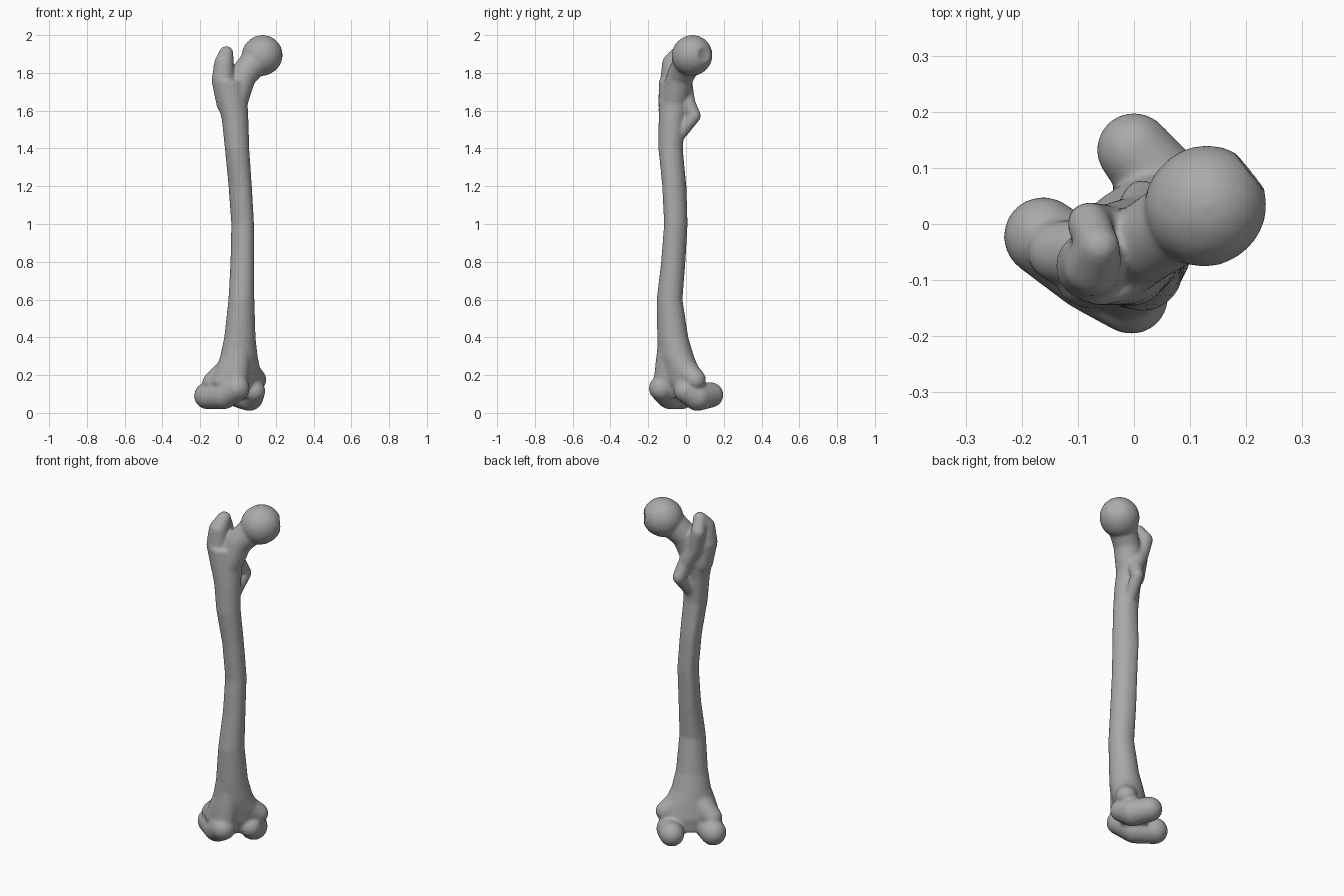
import bpy, bmesh, math
from mathutils import Vector, Matrix

cube = bpy.data.objects.get("Cube")
if cube:
    bpy.data.objects.remove(cube)

bone = bpy.data.materials.new("bone_grey")
bone.use_nodes = True
COLOR = (0.4, 0.4, 0.4, 1)
bone.diffuse_color = COLOR
bone.node_tree.nodes["Principled BSDF"].inputs["Base Color"].default_value = COLOR

bm = bmesh.new()

# Unit ball points shared by all rounded parts
ball = bmesh.new()
bmesh.ops.create_icosphere(ball, subdivisions=3, radius=1)
BALL = [v.co.copy() for v in ball.verts]
ball.free()


def chain(*balls):
    """Tapered capsules joining consecutive balls (x, y, z, radius)."""
    for pair in zip(balls, balls[1:]):
        verts = [bm.verts.new(Vector((x, y, z)) + p * r)
                 for x, y, z, r in pair for p in BALL]
        bmesh.ops.convex_hull(bm, input=verts)
        loose = [v for v in bm.verts if not v.link_faces]
        bmesh.ops.delete(bm, geom=loose, context='VERTS')


def shaft(sections, turn, ridge_angle, sides=40):
    """Loft of turned ellipses with a raised rear ridge along the middle."""
    rings = []
    for cx, cy, z, a, b, ridge in sections:
        ring = []
        for i in range(sides):
            t = math.tau * i / sides
            p = Matrix.Rotation(turn, 3, 'Z') @ Vector((a * math.cos(t), b * math.sin(t), 0))
            off = math.atan2(p.y, p.x) - ridge_angle
            p *= 1 + ridge * max(0, math.cos(off)) ** 12
            ring.append(bm.verts.new((cx + p.x, cy + p.y, z)))
        rings.append(ring)
    for lo, hi in zip(rings, rings[1:]):
        for i in range(sides):
            j = (i + 1) % sides
            bm.faces.new((lo[i], lo[j], hi[j], hi[i]))
    bm.faces.new(rings[0][::-1])
    bm.faces.new(rings[-1])


# Shaft, flaring at the knee end
shaft([
    (-0.02, -0.02, 0.08, 0.11, 0.07, 0),
    (-0.01, -0.03, 0.16, 0.155, 0.09, 0),
    (0.0, -0.04, 0.23, 0.135, 0.09, 0),
    (0.005, -0.055, 0.3, 0.105, 0.09, 0),
    (0.01, -0.07, 0.4, 0.085, 0.08, 0),
    (0.018, -0.087, 0.6, 0.07, 0.067, 0.06),
    (0.023, -0.068, 0.8, 0.06, 0.066, 0.12),
    (0.025, -0.055, 1.0, 0.057, 0.064, 0.15),
    (0.012, -0.063, 1.2, 0.058, 0.066, 0.15),
    (-0.005, -0.082, 1.4, 0.065, 0.064, 0.1),
    (-0.015, -0.075, 1.55, 0.072, 0.068, 0.04),
    (-0.03, -0.067, 1.66, 0.085, 0.073, 0),
    (-0.035, -0.07, 1.76, 0.09, 0.062, 0),
], math.radians(40), math.radians(130))

# Outer and inner knee condyles with their side knobs
chain((-0.005, -0.13, 0.13, 0.067), (-0.075, -0.085, 0.092, 0.073), (-0.162, -0.022, 0.09, 0.071))
chain((0.085, -0.005, 0.115, 0.06), (0.06, 0.06, 0.085, 0.075), (0.0, 0.132, 0.095, 0.067))
chain((0.02, -0.03, 0.24, 0.08), (0.095, 0.05, 0.175, 0.056))
chain((-0.02, -0.06, 0.24, 0.08), (-0.135, -0.05, 0.16, 0.055))
chain((-0.01, -0.115, 0.14, 0.06), (0.0, -0.08, 0.32, 0.075))

# Ball head on its neck
chain((-0.02, -0.06, 1.65, 0.073), (0.025, -0.03, 1.785, 0.072), (0.09, 0.01, 1.86, 0.077))
chain((0.125, 0.03, 1.89, 0.107), (0.13, 0.034, 1.894, 0.107))

# Large outer knob, its rear tip and the crest down to the small knob
chain((-0.05, -0.07, 1.64, 0.065), (-0.078, -0.075, 1.76, 0.062),
      (-0.075, -0.075, 1.85, 0.052), (-0.062, -0.04, 1.905, 0.038))
chain((-0.062, -0.04, 1.905, 0.036), (-0.08, 0.0, 1.845, 0.04), (-0.05, -0.01, 1.74, 0.045),
      (0.0, 0.01, 1.64, 0.04), (0.015, 0.045, 1.572, 0.035), (0.0, -0.03, 1.48, 0.035))

bmesh.ops.recalc_face_normals(bm, faces=bm.faces)
parts = bpy.data.meshes.new("bone_parts")
bm.to_mesh(parts)
bm.free()
obj = bpy.data.objects.new("thigh_bone", parts)
bpy.context.collection.objects.link(obj)

# Fuse the parts and soften the joins
remesh = obj.modifiers.new("fuse", 'REMESH')
remesh.mode = 'VOXEL'
remesh.voxel_size = 0.008
soften = obj.modifiers.new("soften", 'SMOOTH')
soften.factor = 0.5
soften.iterations = 10
fused = bpy.data.meshes.new_from_object(
    obj.evaluated_get(bpy.context.evaluated_depsgraph_get()))
obj.modifiers.clear()
obj.data = fused
bpy.data.meshes.remove(parts)

# Shallow pit on the ball head
axis = Vector((0.75, 0.6, 0.05)).normalized()
pit = Vector((0.128, 0.032, 1.892)) + axis * 0.105
for v in fused.vertices:
    d = (v.co - pit).length
    if d < 0.04:
        v.co -= axis * 0.012 * (1 - (d / 0.04) ** 2)

fused.materials.clear()
fused.materials.append(bone)
fused.shade_smooth()
